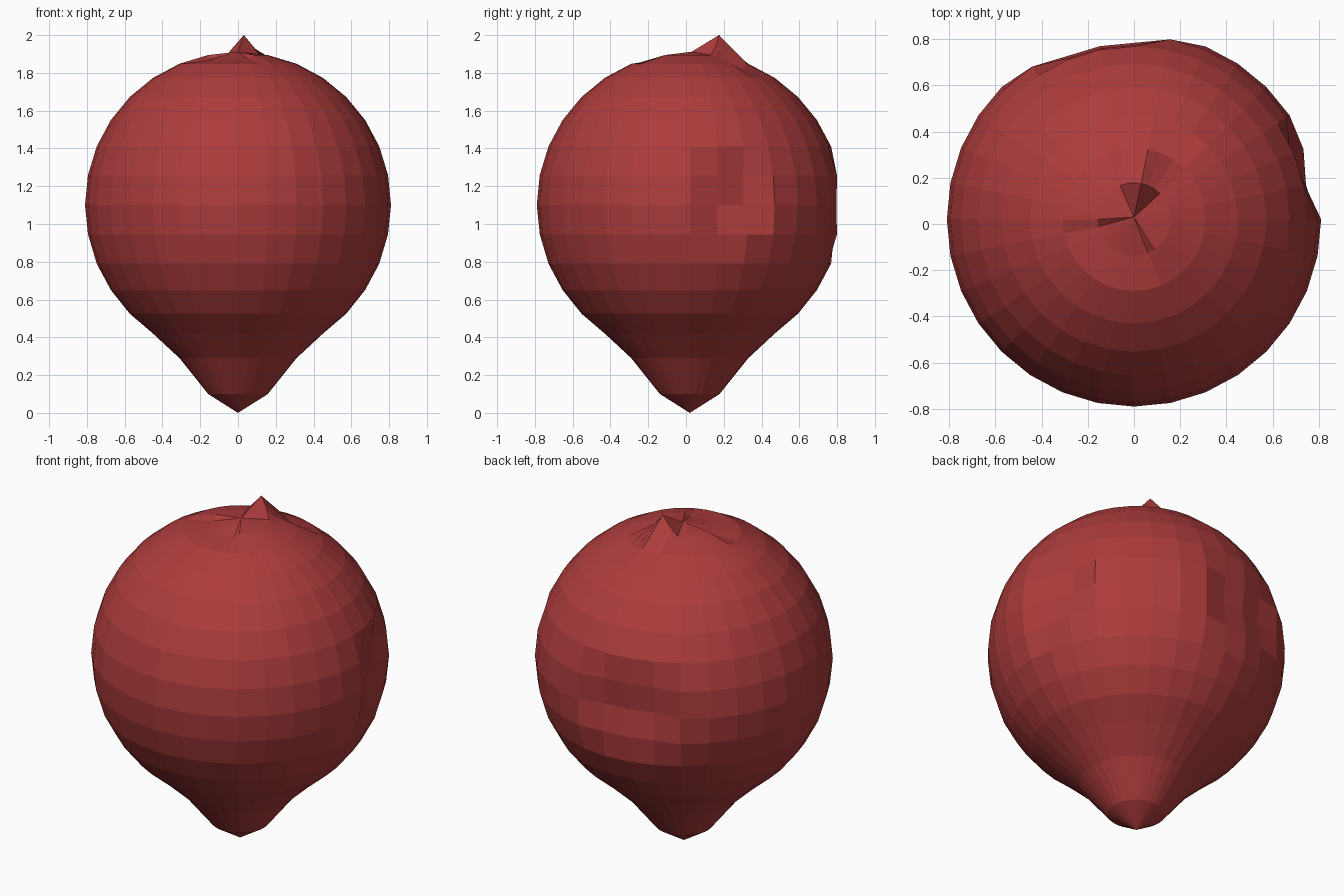
import bpy, bmesh
from math import sin, cos, pi

if "Cube" in bpy.data.objects:
    bpy.data.objects.remove(bpy.data.objects["Cube"])

SEG = 32
R, CX, CY, CZ = 0.81, 0.0, 0.02, 1.10

red = bpy.data.materials.new("brick red")
red.diffuse_color = (0.42, 0.045, 0.045, 1)
red.use_nodes = True
red.node_tree.nodes["Principled BSDF"].inputs["Base Color"].default_value = red.diffuse_color

# profile (radius, height): drawn-out point below, round ball above
profile = [(0.158, 0.10), (0.31, 0.29), (0.45, 0.42), (0.573, 0.525),
           (0.673, 0.65), (0.748, 0.79), (0.794, 0.945)]
profile += [(R * cos(i * pi / 16), CZ + R * sin(i * pi / 16)) for i in range(8)]

# thumb dents: (ring, segment) -> inward push
dents = {(6, 1): 0.035, (7, 1): 0.055, (8, 1): 0.05,
         (7, 2): 0.075, (8, 2): 0.06,
         (7, 7): 0.018, (7, 11): 0.015}
for ring, depth in ((6, 0.03), (7, 0.07), (8, 0.04)):
    for seg in (8, 9, 10):
        dents[ring, seg] = depth


def lift(ring, seg):
    """Height change of the top ring: pinched peak at the back, hollow in front."""
    if ring == 14:
        if 4 < seg < 10:
            return 0.106 * (1 - abs(seg - 7) / 3)
        if 17 <= seg <= 26:
            return -0.025
    if ring == 13 and seg in (5, 6):
        return -0.02
    return 0


bm = bmesh.new()
rings = []
for i, (r, z) in enumerate(profile):
    loop = []
    for k in range(SEG):
        a = 2 * pi * k / SEG
        rr = r - dents.get((i, k), 0)
        loop.append(bm.verts.new((CX + rr * cos(a), CY + rr * sin(a), z + lift(i, k))))
    rings.append(loop)
bottom = bm.verts.new((CX, CY, 0))
top = bm.verts.new((CX, CY + 0.01, 1.912))

for k in range(SEG):
    n = (k + 1) % SEG
    bm.faces.new((bottom, rings[0][n], rings[0][k]))
    bm.faces.new((top, rings[-1][k], rings[-1][n]))
    for lo, hi in zip(rings, rings[1:]):
        bm.faces.new((lo[k], lo[n], hi[n], hi[k]))

bmesh.ops.recalc_face_normals(bm, faces=bm.faces)
mesh = bpy.data.meshes.new("bulb")
bm.to_mesh(mesh)
bm.free()
mesh.materials.append(red)
bpy.context.collection.objects.link(bpy.data.objects.new("bulb", mesh))
